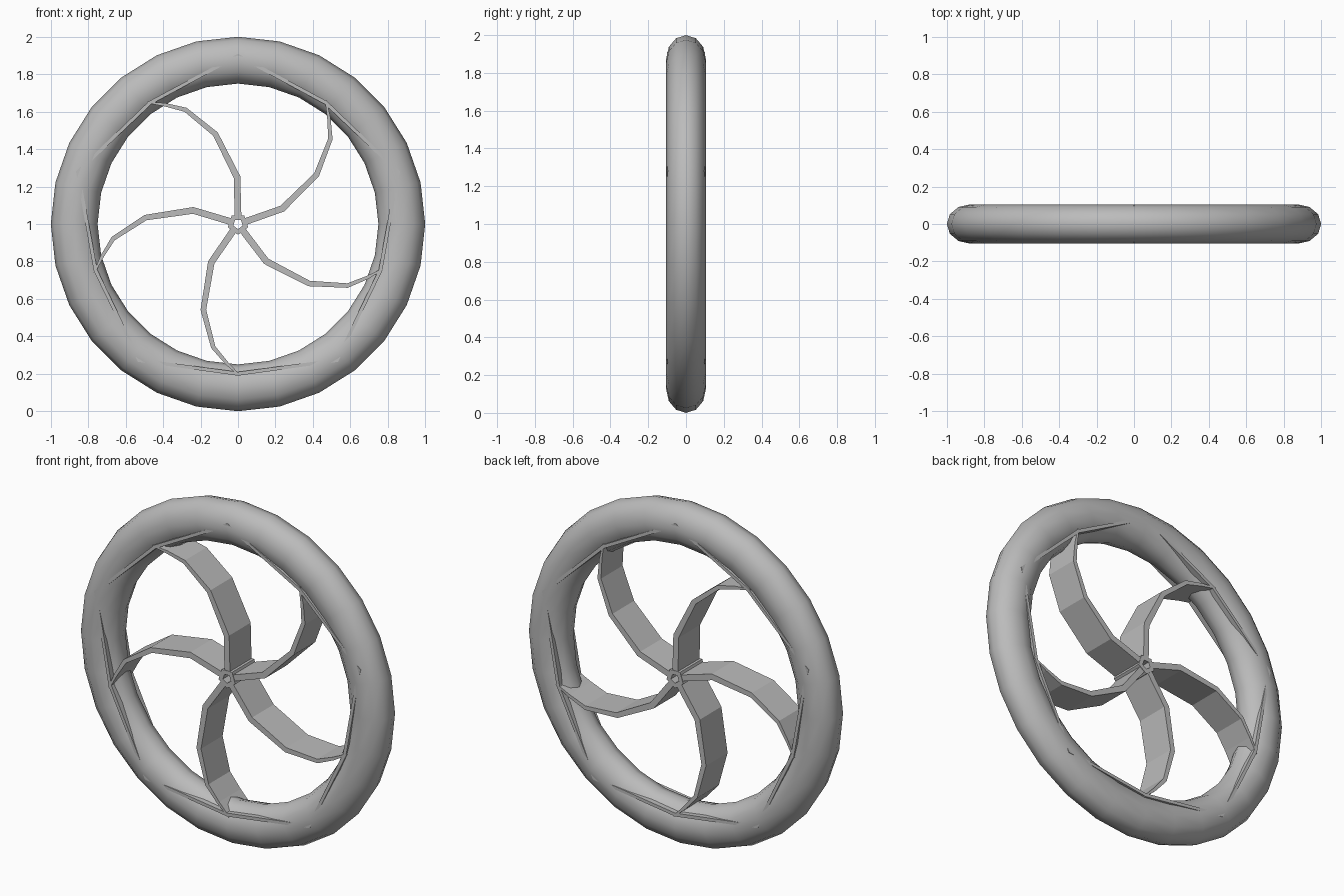
import bpy, bmesh
from math import sin, cos, pi, radians
from mathutils import Vector

if "Cube" in bpy.data.objects:
    bpy.data.objects.remove(bpy.data.objects["Cube"])

CENTRE = Vector((0, 0, 1))
HALF_WIDTH = 0.1

grey = bpy.data.materials.new("plain grey")
grey.use_nodes = True
grey.diffuse_color = (0.5, 0.5, 0.5, 1)
grey.node_tree.nodes["Principled BSDF"].inputs["Base Color"].default_value = (0.5, 0.5, 0.5, 1)


def polar(r, a, y=0.0):
    return CENTRE + Vector((r * cos(a), y, r * sin(a)))


def skin(name, sections, ring, smooth=None):
    """Join equal closed cross-sections; wrap round if ring, else cap the ends."""
    bm = bmesh.new()
    loops = [[bm.verts.new(p) for p in s] for s in sections]
    n = len(loops[0])
    for i in range(len(loops) - (0 if ring else 1)):
        a, b = loops[i], loops[(i + 1) % len(loops)]
        for j in range(n):
            k = (j + 1) % n
            bm.faces.new((a[j], a[k], b[k], b[j]))
    if not ring:
        bm.faces.new(loops[0])
        bm.faces.new(loops[-1])
    bmesh.ops.recalc_face_normals(bm, faces=bm.faces)
    mesh = bpy.data.meshes.new(name)
    bm.to_mesh(mesh)
    bm.free()
    mesh.materials.append(grey)
    obj = bpy.data.objects.new(name, mesh)
    bpy.context.collection.objects.link(obj)
    if smooth:
        bpy.ops.object.select_all(action="DESELECT")
        obj.select_set(True)
        bpy.context.view_layer.objects.active = obj
        bpy.ops.object.shade_smooth_by_angle(angle=radians(smooth))
    return obj


def band(name, inner, outer, angles, half):
    """Polygonal ring with a rectangular section; radii cycle per corner."""
    sections = []
    for i, a in enumerate(angles):
        ri, ro = inner[i % len(inner)], outer[i % len(outer)]
        sections.append([polar(ri, a, -half), polar(ro, a, -half),
                         polar(ro, a, half), polar(ri, a, half)])
    return skin(name, sections, True)


# Tyre: faceted oval section swept round the axle
SEG, SIDES = 28, 12
tyre = []
for i in range(SEG):
    a = 2 * pi * i / SEG
    tyre.append([polar(0.875 + 0.125 * cos(t), a, 0.105 * sin(t))
                 for t in (2 * pi * j / SIDES for j in range(SIDES))])
skin("tyre", tyre, True, 40)

# Rim band: nearest the axle at the spoke tips, buried between them
band("rim", (0.79, 0.89), (0.81, 0.91),
     [radians(54 + 36 * i) for i in range(10)], HALF_WIDTH)

# Hub: hollow pentagonal tube
band("hub", (0.027,), (0.057,), [radians(54 + 72 * i) for i in range(5)], HALF_WIDTH + 0.003)

# Spokes: curved blades tapering to the tip
path = [Vector(p) for p in ((0, 0.04), (-0.005, 0.25), (-0.12, 0.48),
                            (-0.28, 0.61), (-0.39, 0.637), (-0.485, 0.65))]
thick = (0.018, 0.018, 0.015, 0.012, 0.009, 0.004)
for s in range(5):
    turn = 2 * pi * s / 5
    sections = []
    for i, p in enumerate(path):
        d = (path[min(i + 1, len(path) - 1)] - path[max(i - 1, 0)]).normalized()
        side = Vector((-d.y, d.x)) * thick[i]
        sec = []
        for q, y in ((p - side, -1), (p + side, -1), (p + side, 1), (p - side, 1)):
            sec.append(CENTRE + Vector((q.x * cos(turn) - q.y * sin(turn), y * HALF_WIDTH,
                                        q.x * sin(turn) + q.y * cos(turn))))
        sections.append(sec)
    skin(f"spoke_{s + 1}", sections, False)
